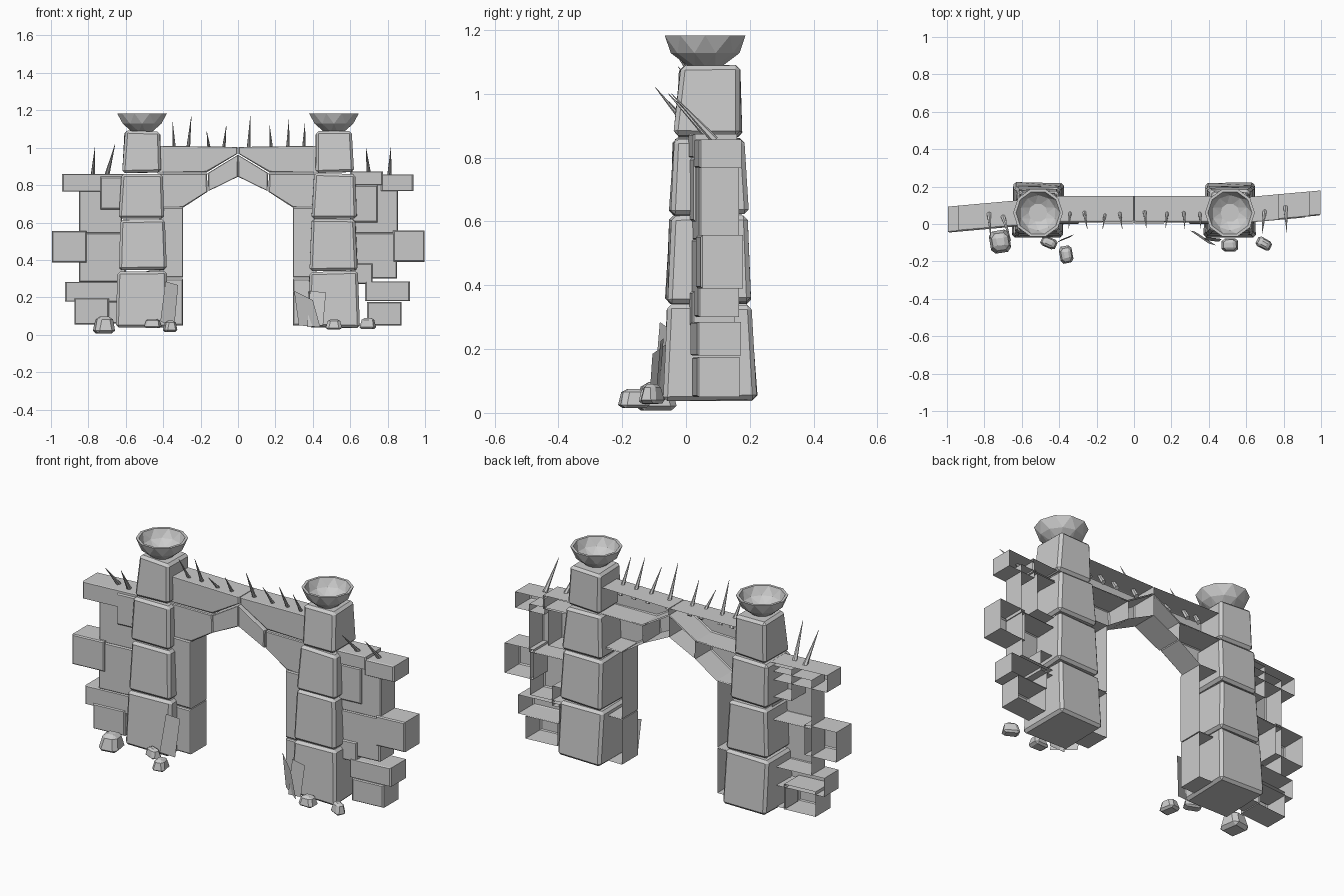
import bpy, bmesh, math, random
from mathutils import Vector, Matrix

random.seed(4)
cube = bpy.data.objects.get("Cube")
if cube:
    bpy.data.objects.remove(cube, do_unlink=True)

stone = bpy.data.materials.new("grey stone")
stone.use_nodes = True
GREY = (0.6, 0.6, 0.6, 1)
stone.diffuse_color = GREY
stone.node_tree.nodes["Principled BSDF"].inputs["Base Color"].default_value = GREY


def finish(name, bm):
    me = bpy.data.meshes.new(name)
    bm.to_mesh(me)
    bm.free()
    me.materials.append(stone)
    ob = bpy.data.objects.new(name, me)
    bpy.context.collection.objects.link(ob)
    return ob


def shell(name, outline, front, back, chamfer=0.008):
    """Open-backed block: a front outline in x, z with a chamfered face, pulled back in y."""
    bm = bmesh.new()
    mid = Vector((sum(p[0] for p in outline), sum(p[1] for p in outline))) / len(outline)
    rings = []
    for inset, y in ((chamfer, lambda x: front(x)), (0, lambda x: front(x) + chamfer), (0, back)):
        ring = []
        for p in outline:
            d = mid - Vector(p)
            x, z = Vector(p) + d.normalized() * inset * 1.4
            ring.append(bm.verts.new((x, y(x), z)))
        rings.append(ring)
    bm.faces.new(rings[0])
    n = len(outline)
    for a, b in zip(rings, rings[1:]):
        for i in range(n):
            bm.faces.new((a[i], b[i], b[(i + 1) % n], a[(i + 1) % n]))
    bmesh.ops.recalc_face_normals(bm, faces=bm.faces)
    if bm.faces[:][0].normal.y > 0:
        bmesh.ops.reverse_faces(bm, faces=bm.faces)
    return finish(name, bm)


def pillar_block(name, cx, z0, z1, low, high):
    """Tapered stone; low and high are (half width, front y, back y)."""
    bm = bmesh.new()
    bmesh.ops.create_cube(bm, size=1)
    for v in bm.verts:
        half, y0, y1 = high if v.co.z > 0 else low
        j = [random.uniform(-0.006, 0.006) for _ in range(3)]
        v.co = (cx + math.copysign(half, v.co.x) + j[0],
                (y0 if v.co.y < 0 else y1) + j[1],
                (z1 if v.co.z > 0 else z0) + j[2] * 0.7)
    bmesh.ops.bevel(bm, geom=bm.edges[:], offset=0.014, segments=1, affect='EDGES')
    return finish(name, bm)


def bowl(name, cx, cy):
    """Faceted bowl with a thick rim, staggered rings of ten sides."""
    profile = [(0.055, 1.086), (0.108, 1.128), (0.133, 1.183),
               (0.118, 1.183), (0.095, 1.138), (0.05, 1.11)]
    n = 10
    bm = bmesh.new()
    rings = []
    for k, (r, z) in enumerate(profile):
        turn = 0.5 if k in (1, 4) else 0
        rings.append([bm.verts.new((cx + r * math.cos((i + turn) * math.tau / n),
                                    cy + r * math.sin((i + turn) * math.tau / n), z))
                      for i in range(n)])
    for k, (a, b) in enumerate(zip(rings, rings[1:])):
        for i in range(n):
            j = (i + 1) % n
            if k == 2:
                bm.faces.new((a[i], a[j], b[j], b[i]))
            elif k in (0, 3):
                bm.faces.new((a[i], a[j], b[i]))
                bm.faces.new((a[j], b[j], b[i]))
            else:
                bm.faces.new((a[i], a[j], b[j]))
                bm.faces.new((a[i], b[j], b[i]))
    bm.faces.new(rings[0])
    bm.faces.new(rings[-1])
    bmesh.ops.recalc_face_normals(bm, faces=bm.faces)
    return finish(name, bm)


def spike(name, base, tip, radius=0.013):
    base, tip = Vector(base), Vector(tip)
    axis = tip - base
    place = Matrix.Translation((base + tip) / 2) @ axis.to_track_quat('Z', 'Y').to_matrix().to_4x4()
    bm = bmesh.new()
    bmesh.ops.create_cone(bm, cap_ends=True, segments=6, radius1=radius, radius2=0.001,
                          depth=axis.length, matrix=place)
    return finish(name, bm)


def rock(name, centre, size, turn):
    """Chipped boulder, narrower at the top."""
    bm = bmesh.new()
    bmesh.ops.create_cube(bm, size=1)
    for v in bm.verts:
        s = 0.68 if v.co.z > 0 else 1
        v.co = [c * s * random.uniform(0.9, 1.05) for c in v.co[:2]] + [v.co.z]
    bmesh.ops.bevel(bm, geom=bm.edges[:], offset=0.17, segments=1, affect='EDGES')
    bmesh.ops.transform(bm, verts=bm.verts, matrix=Matrix.Translation(centre)
                        @ Matrix.Rotation(turn, 4, 'Z') @ Matrix.Diagonal((*size, 1)))
    return finish(name, bm)


def slab(name, corners, thick=0.012):
    """Thin broken slab leaning on a pillar."""
    bm = bmesh.new()
    f = bm.faces.new([bm.verts.new(c) for c in corners])
    bmesh.ops.solidify(bm, geom=[f], thickness=thick)
    bmesh.ops.recalc_face_normals(bm, faces=bm.faces)
    return finish(name, bm)


# Pillars and bowls
courses = [(0.04, 0.338, (0.137, -0.068, 0.222), (0.128, -0.055, 0.2)),
           (0.345, 0.617, (0.128, -0.062, 0.205), (0.118, -0.05, 0.19)),
           (0.622, 0.862, (0.12, -0.05, 0.192), (0.11, -0.042, 0.178)),
           (0.868, 1.088, (0.103, -0.036, 0.172), (0.092, -0.02, 0.165))]
for side, label in ((-1, "right"), (1, "left")):
    for i, c in enumerate(courses):
        pillar_block(f"{label}_pillar_block_{i + 1}", side * 0.513, *c)
    bowl(f"{label}_bowl", side * 0.513, 0.06)

# Archway: jambs, haunches, lintel halves and keystone halves, all open behind
def level(y):
    return lambda x: y

for s, label in ((-1, "right"), (1, "left")):
    def flip(points):
        return [(s * x, z) for x, z in points]
    for z0, z1 in ((0.05, 0.3), (0.305, 0.682)):
        shell(f"{label}_jamb", flip([(0.42, z0), (0.295, z0), (0.295, z1), (0.42, z1)]),
              level(0.0), level(0.145), 0.005)
    shell(f"{label}_haunch", flip([(0.43, 0.675), (0.296, 0.678), (0.162, 0.765), (0.166, 0.862), (0.43, 0.862)]),
          level(0.008), level(0.15), 0.005)
    shell(f"{label}_lintel", flip([(0.43, 0.866), (0.168, 0.868), (0.002, 0.968), (0.002, 1.004), (0.43, 1.01)]),
          level(0.014), level(0.15), 0.005)
    shell(f"{label}_keystone", flip([(0.158, 0.768), (0, 0.845), (0, 0.962), (0.162, 0.864)]),
          level(0.002), level(0.15), 0.004)

# Ragged side walls, skewed a little: x0, x1, z0, z1, forward offset
walls = {
    "right": [(-0.94, -0.6, 0.765, 0.86, 0), (-0.85, -0.62, 0.54, 0.812, 0.012),
              (-0.735, -0.6, 0.67, 0.845, -0.006), (-0.995, -0.81, 0.387, 0.555, -0.006),
              (-0.85, -0.6, 0.28, 0.545, 0.006), (-0.925, -0.6, 0.178, 0.282, 0),
              (-0.875, -0.69, 0.055, 0.195, -0.006), (-0.7, -0.6, 0.06, 0.18, 0.015)],
    "left": [(0.765, 0.937, 0.768, 0.857, 0), (0.6, 0.775, 0.8, 0.874, -0.004),
             (0.62, 0.855, 0.54, 0.808, 0.008), (0.6, 0.745, 0.6, 0.8, 0),
             (0.83, 0.998, 0.39, 0.557, 0), (0.6, 0.85, 0.3, 0.545, 0.005),
             (0.68, 0.92, 0.18, 0.285, -0.004), (0.6, 0.72, 0.27, 0.38, -0.002),
             (0.69, 0.875, 0.05, 0.175, 0)]}
for label, blocks in walls.items():
    s = -1 if label == "right" else 1
    for i, (x0, x1, z0, z1, off) in enumerate(blocks):
        def middle(x):
            return 0.07 + s * (0.012 + (abs(x) - 0.65) * 0.09)
        shell(f"{label}_wall_block_{i + 1}", [(x0, z0), (x1, z0), (x1, z1), (x0, z1)],
              lambda x: middle(x) - 0.067 + off, lambda x: middle(x) + 0.066, 0.006)

# Spikes leaning forward along the tops
for bx, tx, tz in ((-0.34, -0.35, 1.14), (-0.27, -0.25, 1.165), (-0.15, -0.167, 1.085),
                   (-0.08, -0.063, 1.115), (0.055, 0.067, 1.175), (0.18, 0.168, 1.125),
                   (0.265, 0.272, 1.15), (0.35, 0.358, 1.13)):
    spike("lintel_spike", (bx, 0.085, 0.96), (tx, -0.025, tz))
for bx, tx, ty, tz in ((-0.775, -0.765, -0.08, 1.0), (-0.7, -0.657, -0.096, 1.02),
                       (0.7, 0.684, -0.055, 1.0), (0.81, 0.817, -0.045, 1.0)):
    spike("wall_spike", (bx, ty + 0.135, 0.855), (tx, ty, tz))

# Rubble at the feet
rock("rubble", (-0.715, -0.095, 0.052), (0.12, 0.13, 0.09), 0.15)
rock("rubble", (-0.455, -0.1, 0.06), (0.095, 0.06, 0.05), -0.4)
rock("rubble", (-0.362, -0.165, 0.045), (0.075, 0.1, 0.06), 0.2)
rock("rubble", (0.512, -0.112, 0.055), (0.095, 0.075, 0.055), 0)
rock("rubble", (0.695, -0.105, 0.06), (0.09, 0.06, 0.06), -0.5)

# Broken slabs against the pillars
slab("right_slab", [(-0.415, -0.1, 0.07), (-0.34, -0.07, 0.05), (-0.32, -0.055, 0.265), (-0.388, -0.082, 0.285)])
slab("left_slab_inner", [(0.325, -0.04, 0.05), (0.44, -0.115, 0.04), (0.4, -0.105, 0.185), (0.3, -0.035, 0.235)])
slab("left_slab_outer", [(0.37, -0.085, 0.04), (0.455, -0.095, 0.05), (0.47, -0.08, 0.225), (0.385, -0.07, 0.235)])
